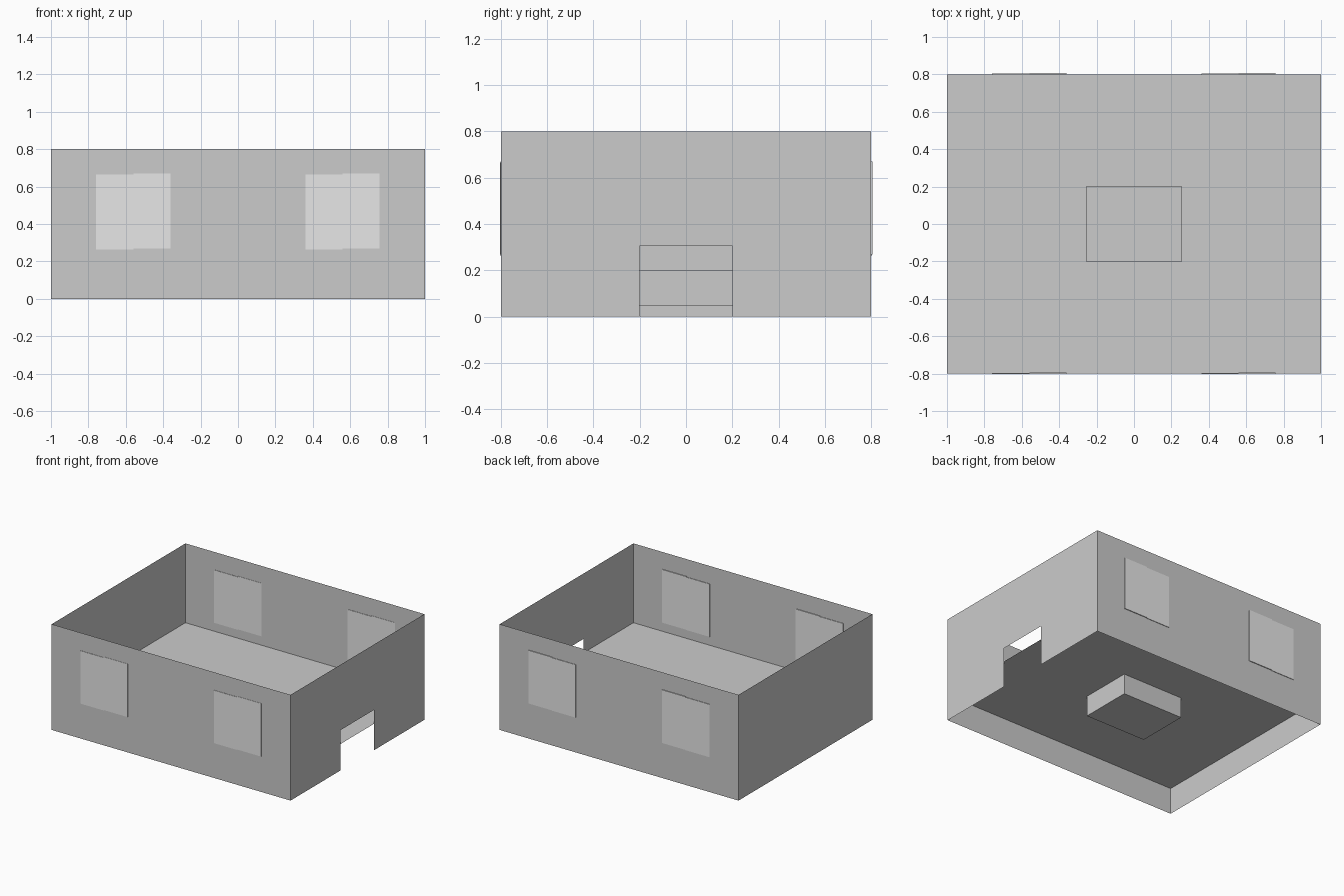
import bpy, bmesh

if "Cube" in bpy.data.objects:
    bpy.data.objects.remove(bpy.data.objects["Cube"])

W, D, H = 1.0, 0.8, 0.8      # half width, half depth, wall height
FLOOR, PIT = 0.2, 0.045      # floor level, bottom of the sunken pit
PX, PY = 0.255, 0.2          # pit half sizes


def material(name, v):
    m = bpy.data.materials.new(name)
    m.diffuse_color = (v, v, v, 1)
    m.use_nodes = True
    m.node_tree.nodes["Principled BSDF"].inputs["Base Color"].default_value = m.diffuse_color
    return m


wall_grey = material("wall grey", 0.6)
pane_grey = material("pale window grey", 0.8)


def sheet(name, polys, mat):
    """Object made of thin flat polygons."""
    bm = bmesh.new()
    for p in polys:
        bm.faces.new([bm.verts.new(c) for c in p])
    bmesh.ops.remove_doubles(bm, verts=bm.verts, dist=1e-4)
    me = bpy.data.meshes.new(name)
    bm.to_mesh(me)
    bm.free()
    me.materials.append(mat)
    ob = bpy.data.objects.new(name, me)
    bpy.context.collection.objects.link(ob)
    return ob


def box(name, lo, hi, mat):
    bm = bmesh.new()
    bmesh.ops.create_cube(bm, size=1)
    for v in bm.verts:
        v.co = [(a + b) / 2 + c * (b - a) for a, b, c in zip(lo, hi, v.co)]
    me = bpy.data.meshes.new(name)
    bm.to_mesh(me)
    bm.free()
    me.materials.append(mat)
    bpy.context.collection.objects.link(bpy.data.objects.new(name, me))


# Outer walls, the right one notched for the doorway
sheet("front_wall", [[(-W, -D, 0), (W, -D, 0), (W, -D, H), (-W, -D, H)]], wall_grey)
sheet("back_wall", [[(W, D, 0), (-W, D, 0), (-W, D, H), (W, D, H)]], wall_grey)
sheet("left_wall", [[(-W, D, 0), (-W, -D, 0), (-W, -D, H), (-W, D, H)]], wall_grey)
door = [(-D, 0), (-0.2, 0), (-0.2, 0.305), (0.2, 0.305), (0.2, 0), (D, 0), (D, H), (-D, H)]
sheet("door_wall", [[(W, y, z) for y, z in door]], wall_grey)

# Floor ring with a sunken open pit in the middle
outer = [(-W, -D), (W, -D), (W, D), (-W, D)]
inner = [(-PX, -PY), (PX, -PY), (PX, PY), (-PX, PY)]
ring, pit = [], [[(x, y, PIT) for x, y in inner]]
for i in range(4):
    j = (i + 1) % 4
    ring.append([(*outer[i], FLOOR), (*outer[j], FLOOR), (*inner[j], FLOOR), (*inner[i], FLOOR)])
    pit.append([(*inner[i], FLOOR), (*inner[j], FLOOR), (*inner[j], PIT), (*inner[i], PIT)])
sheet("floor", ring + pit, wall_grey)

# Small upright plate standing in the pit
sheet("pit_plate", [[(-0.027, 0, PIT), (0.023, 0, PIT), (0.023, 0, 0.24), (-0.027, 0, 0.24)]], wall_grey)

# Sliding windows: two staggered panes set through the front and back walls
for side, y in (("front", -D), ("back", D)):
    for place, x in (("left", -0.56), ("right", 0.558)):
        box(f"{side}_{place}_window_outer_pane", (x - 0.198, y - 0.003, 0.265),
            (x, y + 0.004, 0.665), pane_grey)
        box(f"{side}_{place}_window_inner_pane", (x, y - 0.002, 0.268),
            (x + 0.198, y + 0.006, 0.67), pane_grey)
